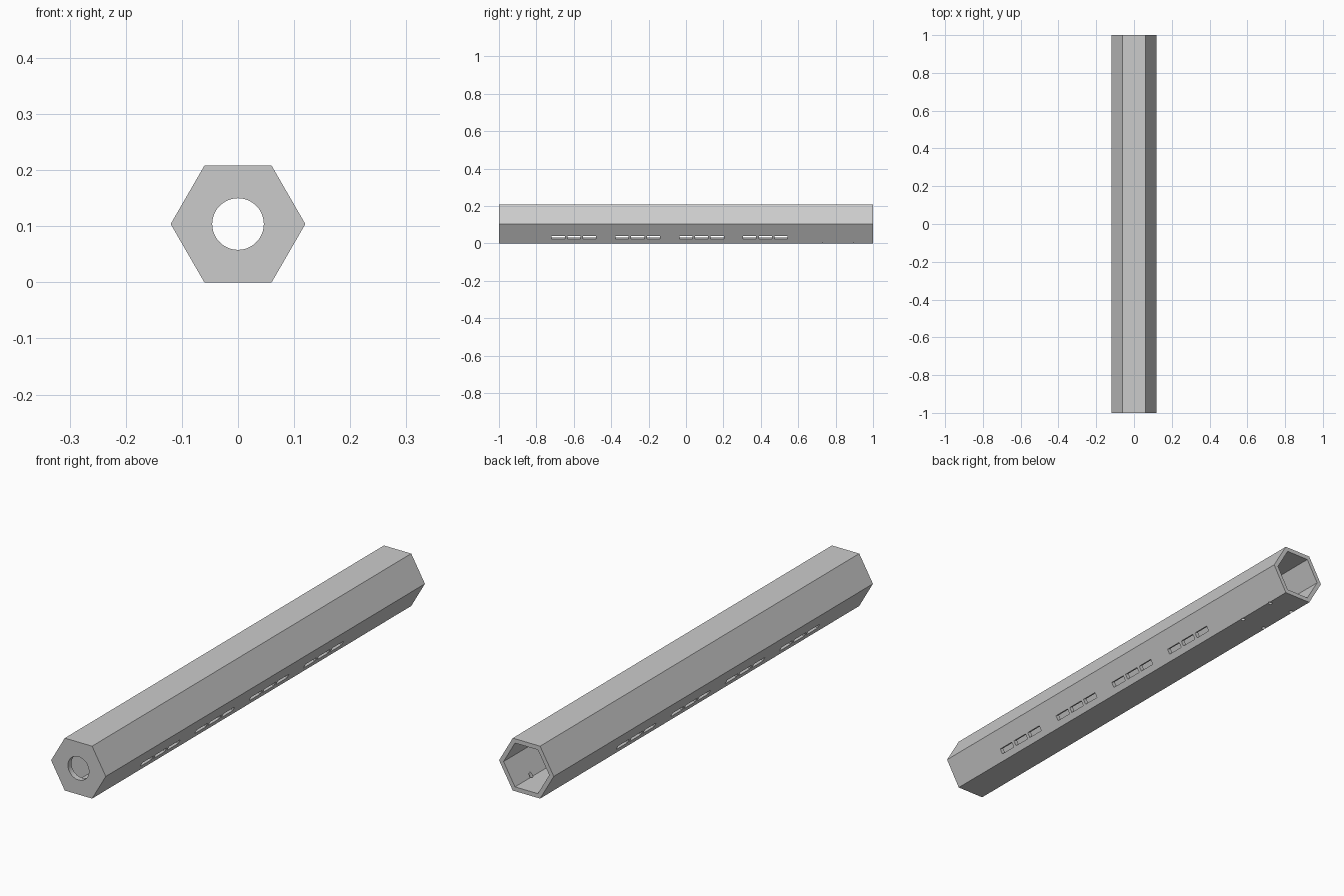
import bpy, bmesh, math
from mathutils import Matrix, Vector

old = bpy.data.objects.get("Cube")
if old:
    bpy.data.objects.remove(old, do_unlink=True)

RADIUS = 0.12                       # hexagon corner radius
MID = RADIUS * math.sqrt(3) / 2     # height of the tube axis
WALL = 0.017
END_CAP = 0.022

grey = bpy.data.materials.new("light_grey")
grey.use_nodes = True
grey.diffuse_color = (0.6, 0.6, 0.6, 1)
grey.node_tree.nodes["Principled BSDF"].inputs["Base Color"].default_value = (0.6, 0.6, 0.6, 1)


def prism(bm, sides, radius, y0, y1):
    """Regular prism lying along y on the tube axis."""
    ring = [bm.verts.new((radius * math.cos(a), y0, MID + radius * math.sin(a)))
            for a in (math.tau * i / sides for i in range(sides))]
    face = bm.faces.new(ring)
    new = bmesh.ops.extrude_face_region(bm, geom=[face])["geom"]
    bmesh.ops.translate(bm, vec=(0, y1 - y0, 0),
                        verts=[v for v in new if isinstance(v, bmesh.types.BMVert)])


def make(name, bm):
    bmesh.ops.recalc_face_normals(bm, faces=bm.faces)
    mesh = bpy.data.meshes.new(name)
    bm.to_mesh(mesh)
    bm.free()
    mesh.materials.append(grey)
    obj = bpy.data.objects.new(name, mesh)
    bpy.context.collection.objects.link(obj)
    return obj


def cut(target, bm):
    cutter = make("cutter", bm)
    cutter.hide_render = True
    mod = target.modifiers.new("cut", "BOOLEAN")
    mod.operation, mod.solver, mod.object = "DIFFERENCE", "EXACT", cutter
    bpy.context.view_layer.objects.active = target
    bpy.ops.object.modifier_apply(modifier=mod.name)
    bpy.data.objects.remove(cutter, do_unlink=True)


# Hexagonal tube, closed at the front
bm = bmesh.new()
prism(bm, 6, RADIUS, -1, 1)
tube = make("hexagonal_tube", bm)

# Hexagonal bore, open at the back
bm = bmesh.new()
prism(bm, 6, RADIUS - WALL / math.cos(math.pi / 6), -1 + END_CAP, 1.1)
cut(tube, bm)

# Round opening in the front cap
bm = bmesh.new()
prism(bm, 48, 0.046, -1.1, -0.9)
cut(tube, bm)

# Four groups of three slots, square to both lower side faces
bm = bmesh.new()
for side in (1, -1):
    turn = Matrix.Rotation(side * math.radians(30), 4, "Y")
    for group in range(4):
        for slot in range(3):
            y = -0.683 + group * 0.341 + slot * 0.084
            place = Matrix.Translation((side * 0.0785, y, 0.032)) @ turn
            bmesh.ops.create_cube(bm, size=1,
                                  matrix=place @ Matrix.Diagonal((0.06, 0.07, 0.021, 1)))
cut(tube, bm)

# Small mounting holes in the floor near the back
bm = bmesh.new()
for x in (-0.053, 0.053):
    for y in (0.73, 0.896):
        bmesh.ops.create_cone(bm, cap_ends=True, segments=16, radius1=0.008, radius2=0.008,
                              depth=0.08, matrix=Matrix.Translation((x, y, 0)))
cut(tube, bm)

# Flat sides with smooth round holes
bpy.ops.object.select_all(action="DESELECT")
tube.select_set(True)
bpy.context.view_layer.objects.active = tube
bpy.ops.object.shade_smooth_by_angle(angle=math.radians(30))
